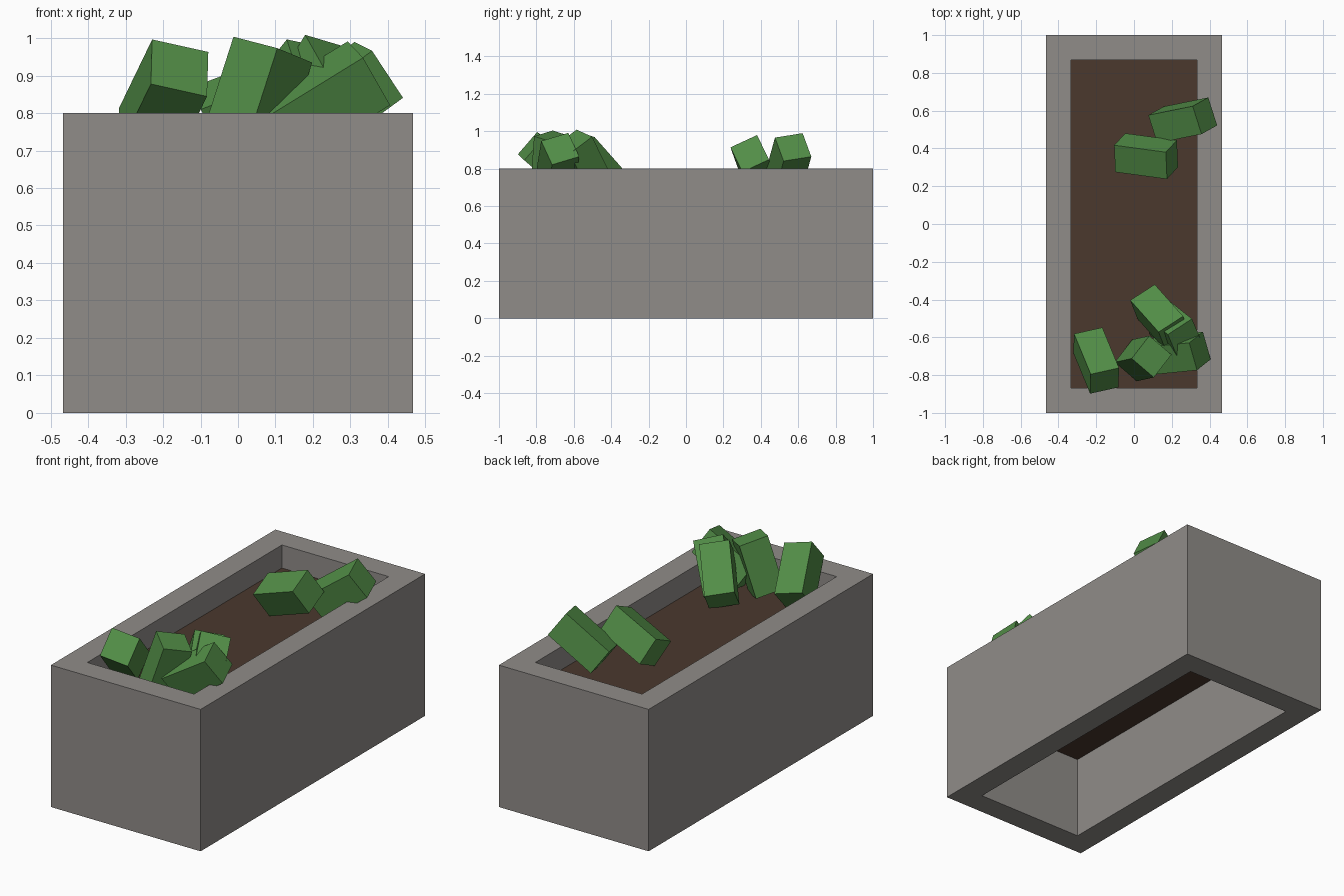
import bpy
import bmesh
from mathutils import Matrix, Vector

if "Cube" in bpy.data.objects:
    bpy.data.objects.remove(bpy.data.objects["Cube"], do_unlink=True)


def make_material(name, rgb):
    mat = bpy.data.materials.new(name)
    mat.use_nodes = True
    mat.diffuse_color = (*rgb, 1)
    mat.node_tree.nodes["Principled BSDF"].inputs["Base Color"].default_value = (*rgb, 1)
    return mat


stone = make_material("stone_grey", (0.28, 0.265, 0.25))
earth = make_material("earth_brown", (0.07, 0.04, 0.027))
leaf = make_material("leaf_green", (0.085, 0.27, 0.063))


def add_object(name, bm, mat):
    bmesh.ops.recalc_face_normals(bm, faces=bm.faces)
    mesh = bpy.data.meshes.new(name)
    bm.to_mesh(mesh)
    bm.free()
    mesh.materials.append(mat)
    obj = bpy.data.objects.new(name, mesh)
    bpy.context.collection.objects.link(obj)
    return obj


def add_box(name, size, matrix, mat):
    bm = bmesh.new()
    bmesh.ops.create_cube(bm, size=1)
    bmesh.ops.scale(bm, vec=size, verts=bm.verts)
    obj = add_object(name, bm, mat)
    obj.matrix_world = matrix
    return obj


# Planter walls: a rectangular tube, open above and below
outer, inner, height = (0.467, 1.0), (0.333, 0.867), 0.8
bm = bmesh.new()
rings = []
for (hx, hy), z in ((outer, 0), (outer, height), (inner, height), (inner, 0)):
    corners = ((-hx, -hy), (hx, -hy), (hx, hy), (-hx, hy))
    rings.append([bm.verts.new((x, y, z)) for x, y in corners])
for r, ring in enumerate(rings):
    following = rings[(r + 1) % len(rings)]
    for i in range(4):
        j = (i + 1) % 4
        bm.faces.new((ring[i], ring[j], following[j], following[i]))
add_object("planter_walls", bm, stone)

# Soil slab held between the walls
add_box("soil", (2 * inner[0], 2 * inner[1], 0.2),
        Matrix.Translation((0, 0, 0.57)), earth)

# Tumbled foliage blocks: centre, direction of one short side, long axis
blocks = {
    "foliage_front_right": ((-0.20, -0.723), (0.15, 0.032, -0.032), (-0.087, 0.211, -0.18)),
    "foliage_front_middle": ((0.048, -0.712), (0.117, -0.10, -0.03), (-0.09, -0.02, -0.28)),
    "foliage_front_left": ((0.224, -0.685), (0.074, 0.06, -0.13), (-0.25, -0.025, -0.154)),
    "foliage_front_inner": ((0.139, -0.495), (0.13, 0.08, -0.025), (-0.15, 0.168, -0.19)),
    "foliage_front_upper": ((0.197, -0.546), (0.128, 0.083, -0.038), (-0.143, 0.114, -0.232)),
    "foliage_back_middle": ((0.064, 0.359), (0.058, 0.063, -0.131), (-0.274, 0.037, -0.104)),
    "foliage_back_left": ((0.258, 0.549), (0.084, 0.047, -0.128), (-0.232, -0.047, -0.17)),
}
for name, (centre, side, axis) in blocks.items():
    long_dir = Vector(axis).normalized()
    cross_dir = long_dir.cross(Vector(side)).normalized()
    side_dir = cross_dir.cross(long_dir)
    turn = Matrix((side_dir, cross_dir, long_dir)).transposed().to_4x4()
    add_box(name, (0.157, 0.157, 0.295),
            Matrix.Translation((*centre, 0.829)) @ turn, leaf)
